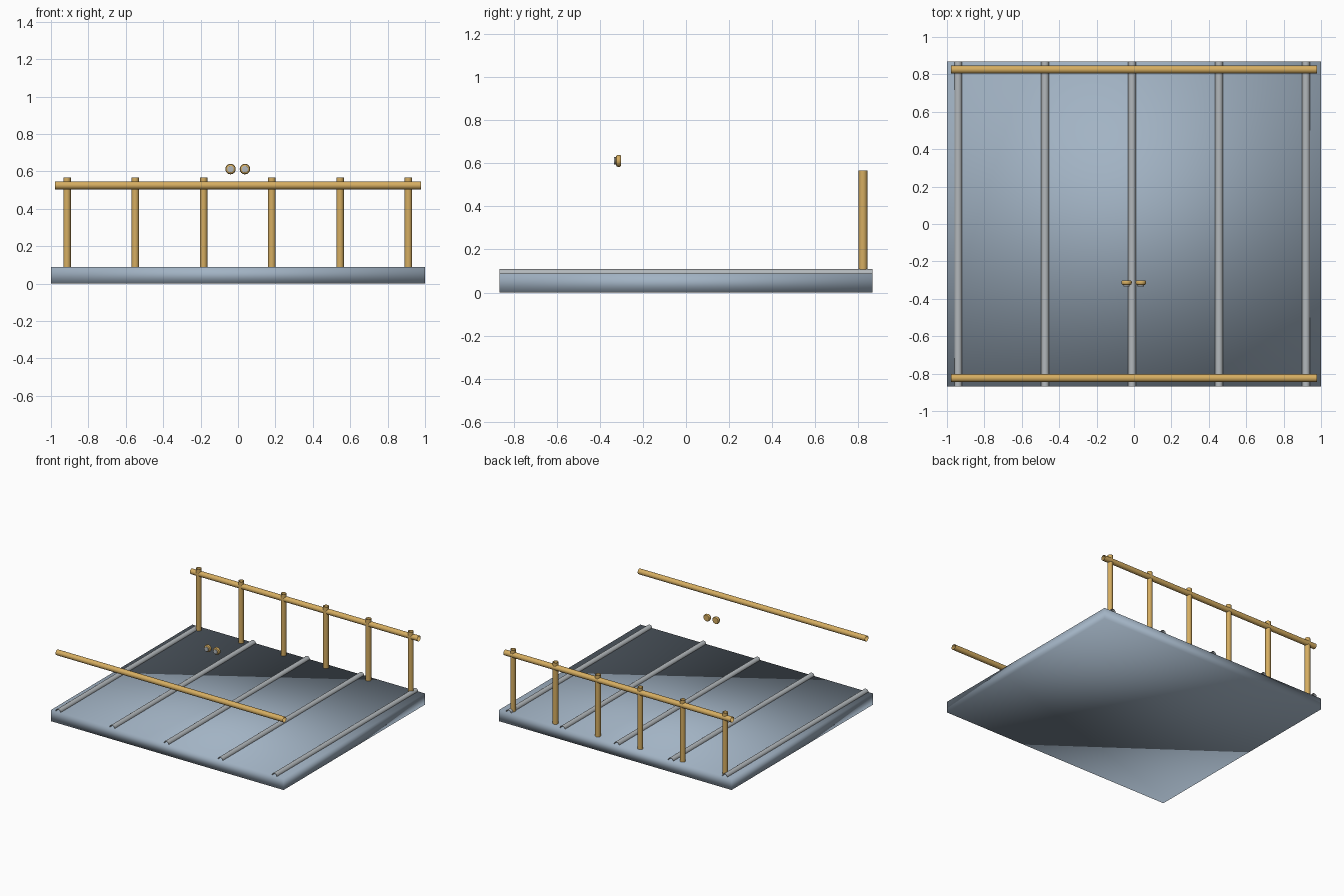
import bpy
import bmesh
import math
from mathutils import Matrix, Vector

if "Cube" in bpy.data.objects:
    bpy.data.objects.remove(bpy.data.objects["Cube"], do_unlink=True)


def material(name, color):
    mat = bpy.data.materials.new(name)
    mat.use_nodes = True
    mat.diffuse_color = (*color, 1)
    mat.node_tree.nodes["Principled BSDF"].inputs["Base Color"].default_value = (*color, 1)
    return mat


STEEL = material("blue grey steel", (0.36, 0.45, 0.55))
GOLD = material("warm gold", (0.67, 0.42, 0.12))
GREY = material("light grey metal", (0.45, 0.48, 0.50))


def finish(name, bm, mats, sharp_angle=None):
    mesh = bpy.data.meshes.new(name)
    bm.to_mesh(mesh)
    bm.free()
    for mat in mats:
        mesh.materials.append(mat)
    obj = bpy.data.objects.new(name, mesh)
    bpy.context.collection.objects.link(obj)
    bpy.ops.object.select_all(action="DESELECT")
    obj.select_set(True)
    bpy.context.view_layer.objects.active = obj
    if sharp_angle is None:
        bpy.ops.object.shade_smooth()
    else:
        bpy.ops.object.shade_smooth_by_angle(angle=math.radians(sharp_angle))
    return obj


def tube(name, start, end, radius, mat):
    """Open-ended round tube between two points."""
    start, end = Vector(start), Vector(end)
    axis = end - start
    turn = axis.to_track_quat("Z", "Y").to_matrix().to_4x4()
    bm = bmesh.new()
    bmesh.ops.create_cone(bm, cap_ends=False, segments=24, radius1=radius,
                          radius2=radius, depth=axis.length,
                          matrix=Matrix.Translation((start + end) / 2) @ turn)
    return finish(name, bm, [mat])


def knob(name, x, z):
    """Round knob turned about the y axis, with a grey button in front."""
    profile = [(0, -0.303), (0.024, -0.303), (0.028, -0.308), (0.028, -0.316),
               (0.025, -0.323), (0.017, -0.327), (0.017, -0.334), (0, -0.335)]
    bm = bmesh.new()
    verts = [bm.verts.new((x + r, y, z)) for r, y in profile]
    edges = [bm.edges.new(pair) for pair in zip(verts, verts[1:])]
    bmesh.ops.spin(bm, geom=verts + edges, cent=(x, 0, z), axis=(0, 1, 0),
                   angle=math.tau, steps=24)
    bmesh.ops.remove_doubles(bm, verts=bm.verts, dist=0.0001)
    bmesh.ops.recalc_face_normals(bm, faces=bm.faces)
    for face in bm.faces:
        face.material_index = int(face.calc_center_median().y < -0.328)
    return finish(name, bm, [GOLD, GREY], 40)


# Roof slab, softly shaded across its corners
SLAB_TOP = 0.088
HALF_Y = 0.868
bm = bmesh.new()
bmesh.ops.create_cube(bm, size=1, matrix=Matrix.Translation((0, 0, SLAB_TOP / 2))
                      @ Matrix.Diagonal((2, 2 * HALF_Y, SLAB_TOP, 1)))
finish("slab", bm, [STEEL])

# Seam ribs running front to back
for i in range(5):
    x = -0.94 + 0.465 * i
    tube(f"seam_rib_{i + 1}", (x, -HALF_Y, SLAB_TOP), (x, HALF_Y, SLAB_TOP), 0.021, GREY)

# Front and back rails
for name, y in (("front_rail", -0.824), ("back_rail", 0.826)):
    tube(name, (-0.978, y, 0.525), (0.978, y, 0.525), 0.021, GOLD)

# Posts under the back rail
for i in range(6):
    x = -0.914 + 0.365 * i
    tube(f"back_post_{i + 1}", (x, 0.823, SLAB_TOP - 0.01), (x, 0.823, 0.567), 0.02, GOLD)

# Pair of knobs
knob("right_knob", -0.04, 0.612)
knob("left_knob", 0.037, 0.612)
